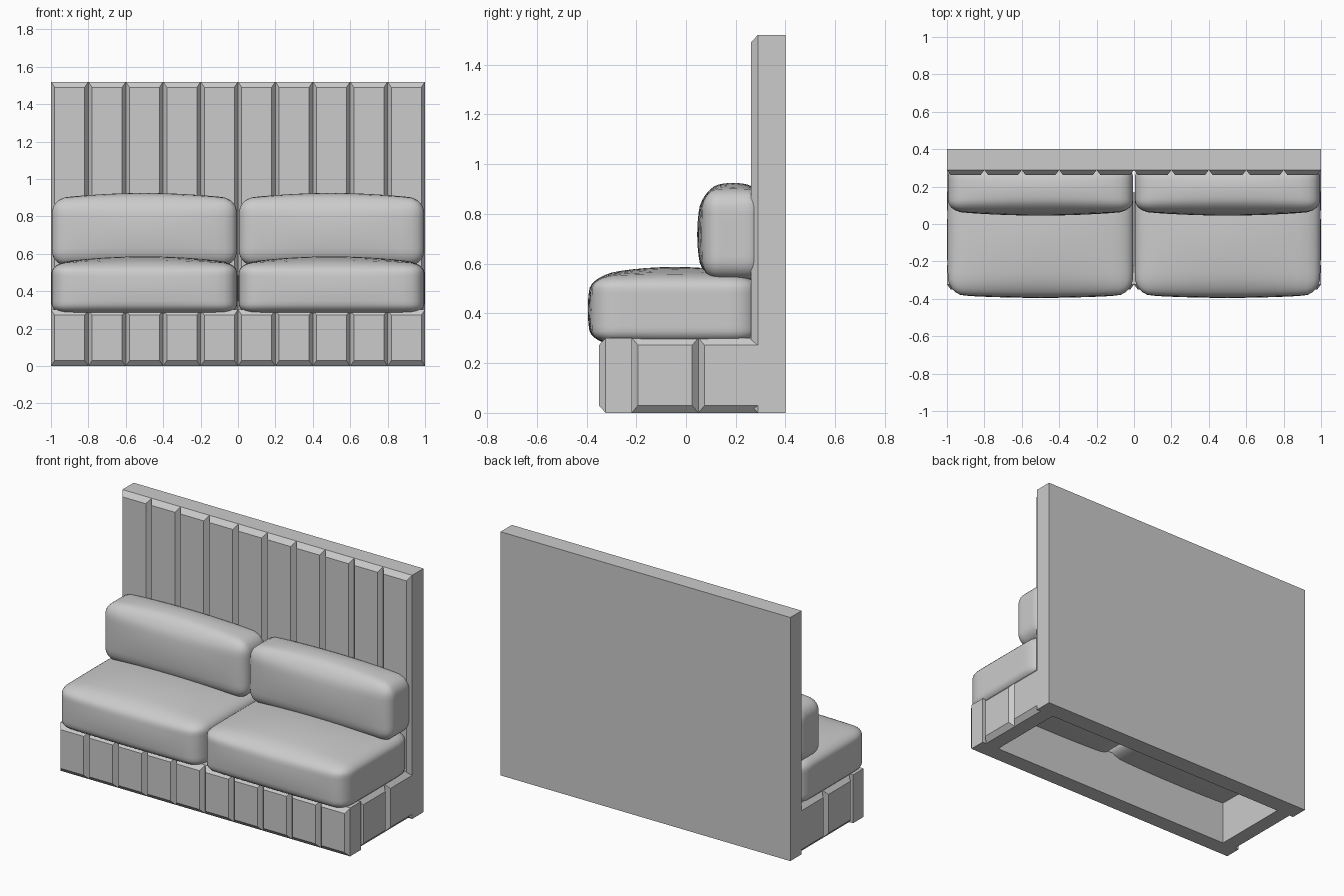
import bpy, bmesh, math
from mathutils import Matrix, Vector

if "Cube" in bpy.data.objects:
    bpy.data.objects.remove(bpy.data.objects["Cube"])


def add_object(name, bm):
    bmesh.ops.recalc_face_normals(bm, faces=bm.faces)
    mesh = bpy.data.meshes.new(name)
    bm.to_mesh(mesh)
    bm.free()
    obj = bpy.data.objects.new(name, mesh)
    bpy.context.collection.objects.link(obj)
    return obj


def add_box(bm, x0, x1, y0, y1, z0, z1, inset_x=0.0, inset_z=0.0):
    """Box whose front (y0) face can be inset to form a chamfered plank."""
    v = []
    for y, ix, iz in ((y0, inset_x, inset_z), (y1, 0, 0)):
        v += [bm.verts.new(c) for c in ((x0 + ix, y, z0 + iz), (x1 - ix, y, z0 + iz),
                                        (x1 - ix, y, z1 - iz), (x0 + ix, y, z1 - iz))]
    bm.faces.new(v[:4])
    bm.faces.new(v[:3:-1])
    for i in range(4):
        j = (i + 1) % 4
        bm.faces.new((v[i], v[j], v[4 + j], v[4 + i]))


def plank_wall(name, length, height, depth, count, inset, location, angle=0.0):
    """Slab faced with chamfered planks; local front is y = 0."""
    bm = bmesh.new()
    relief = 0.027
    add_box(bm, -length / 2, length / 2, relief, depth, 0, height)
    step = length / count
    for i in range(count):
        x = -length / 2 + i * step
        add_box(bm, x, x + step, 0, relief, 0, height, inset, 0.03)
    bmesh.ops.transform(bm, verts=bm.verts, matrix=Matrix.Translation(location)
                        @ Matrix.Rotation(angle, 4, 'Z'))
    return add_object(name, bm)


def cushion(name, low, high, radii, top, bottom, front):
    """Rounded box with gently crowned top, bottom and front."""
    centre = (Vector(low) + Vector(high)) / 2
    half = (Vector(high) - Vector(low)) / 2
    bm = bmesh.new()
    bmesh.ops.create_cube(bm, size=2)
    bmesh.ops.subdivide_edges(bm, edges=bm.edges[:], cuts=17, use_grid_fill=True)
    for v in bm.verts:
        q = Vector([math.sin(c * math.pi / 2) * h for c, h in zip(v.co, half)])
        inner = Vector([max(-h + r, min(h - r, c)) for c, h, r in zip(q, half, radii)])
        d = Vector([(a - b) / r for a, b, r in zip(q, inner, radii)]).normalized()
        p = Vector([b + a * r for a, b, r in zip(d, inner, radii)])
        u = [a / h for a, h in zip(p, half)]
        wx, wy, wz = (max(0, 1 - c * c) for c in u)
        p.z += wx * wy * (top * max(u[2], 0) - bottom * max(-u[2], 0))
        p.y -= wx * wz * front * max(-u[1], 0)
        v.co = p + centre
    for f in bm.faces:
        f.smooth = True
    return add_object(name, bm)


# Panelled back and hollow base walls
plank_wall("back_panel", 2.0, 1.52, 0.138, 10, 0.02, (0, 0.262, 0))
plank_wall("base_front", 2.0, 0.302, 0.132, 10, 0.02, (0, -0.35, 0))
for side, label in ((1, "right"), (-1, "left")):
    plank_wall("base_side_" + label, 0.535, 0.302, 0.122, 2, 0.025,
               (side, 0.0495, 0), side * math.pi / 2)

# Seat and back cushions
for x0, label in ((-1, "left"), (0, "right")):
    cushion("seat_cushion_" + label, (x0 + 0.004, -0.378, 0.28), (x0 + 0.996, 0.29, 0.55),
            (0.09, 0.10, 0.05), 0.037, 0.017, 0.017)
    cushion("back_cushion_" + label, (x0 + 0.005, 0.068, 0.54), (x0 + 0.995, 0.31, 0.895),
            (0.08, 0.06, 0.075), 0.03, 0.015, 0.023)
